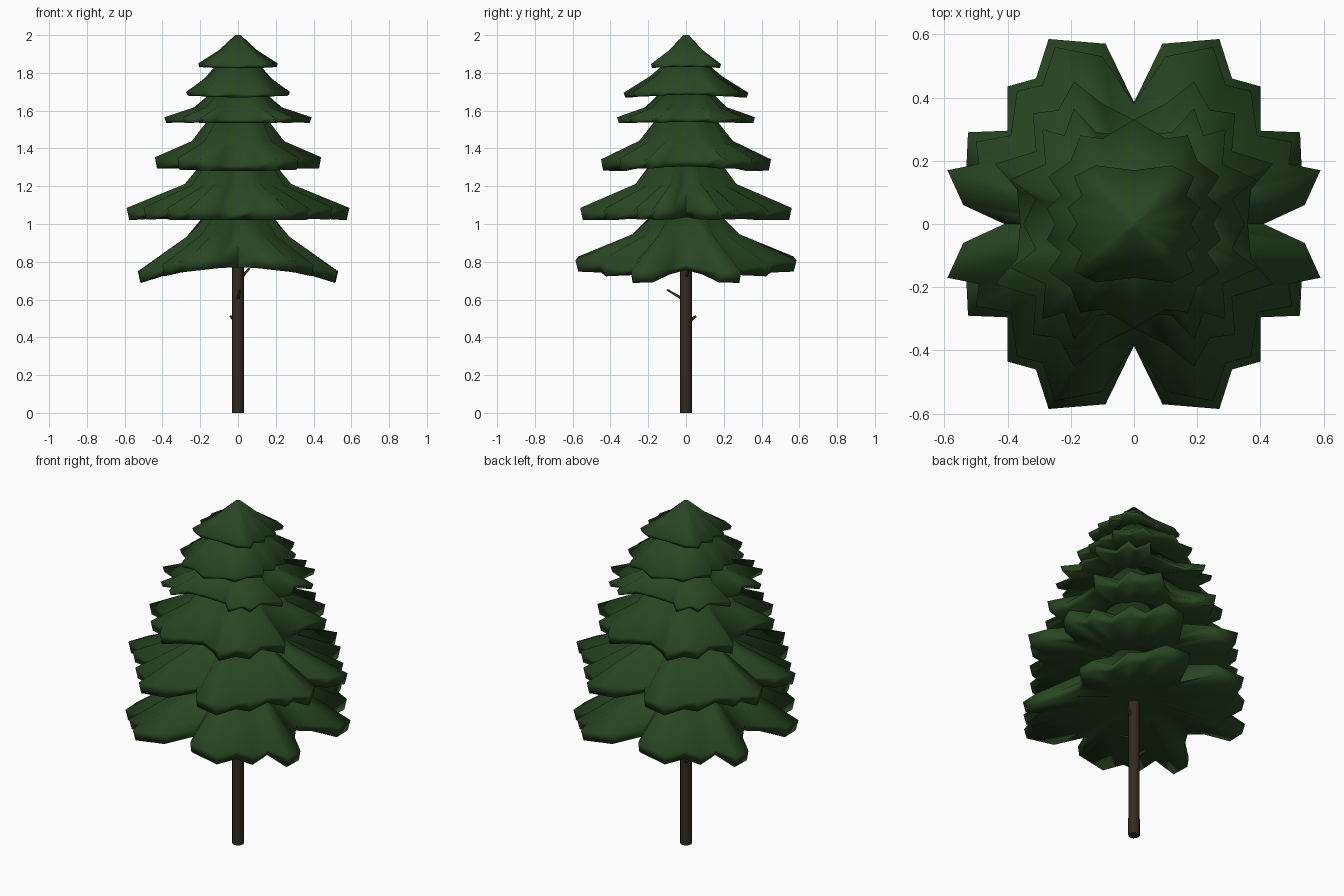
import bpy, bmesh, math
from mathutils import Vector

if "Cube" in bpy.data.objects:
    bpy.data.objects.remove(bpy.data.objects["Cube"])


def material(name, rgb):
    m = bpy.data.materials.new(name)
    m.diffuse_color = (*rgb, 1)
    m.use_nodes = True
    m.node_tree.nodes["Principled BSDF"].inputs["Base Color"].default_value = m.diffuse_color
    return m


green = material("needles", (0.021, 0.062, 0.015))
brown = material("bark", (0.032, 0.023, 0.014))


def finish(bm, name, mat, angle):
    bmesh.ops.recalc_face_normals(bm, faces=bm.faces)
    me = bpy.data.meshes.new(name)
    bm.to_mesh(me)
    bm.free()
    ob = bpy.data.objects.new(name, me)
    bpy.context.collection.objects.link(ob)
    me.materials.append(mat)
    bpy.ops.object.select_all(action='DESELECT')
    ob.select_set(True)
    bpy.context.view_layer.objects.active = ob
    bpy.ops.object.shade_smooth_by_angle(angle=math.radians(angle))
    return ob


def skin(bm, rings):
    """Join rings of points into a closed body with fan caps."""
    vs = [[bm.verts.new(p) for p in ring] for ring in rings]
    n = len(vs[0])
    for a, b in zip(vs, vs[1:]):
        for i in range(n):
            j = (i + 1) % n
            bm.faces.new((a[i], a[j], b[j], b[i]))
    for ring in (vs[0], vs[-1]):
        c = bm.verts.new(sum((v.co for v in ring), Vector()) / n)
        for i in range(n):
            bm.faces.new((ring[i], ring[(i + 1) % n], c))


def full_outline(quarter):
    """Mirror a quarter outline (from +y axis round to +x axis) in x and y."""
    q = quarter
    half = q + [(x, -y) for x, y in reversed(q) if y > 0]
    return half + [(-x, y) for x, y in reversed(half) if x > 0]


def tier(name, quarter, zx, zy, slope, thick, top, mid, under):
    """Rim height runs from zx (sides) to zy (front/back), rising in notches."""
    pts = full_outline(quarter)
    rmax = max(math.hypot(x, y) for x, y in pts)
    rmean = sum(math.hypot(x, y) for x, y in pts) / len(pts)
    rings = [[] for _ in range(5)]
    for x, y in pts:
        r = math.hypot(x, y)
        w = (y / r) ** 2
        zb = zx * (1 - w) + zy * w + slope * (rmax - r) * (1 - w)
        t = thick * (0.6 + 0.4 * (r > rmean))
        d = Vector((x / r, y / r, 0))
        up = Vector((0, 0, 1))
        rm = mid[0] + 0.3 * (r - rmean)
        rings[0].append(d * top[0] + up * top[1])
        rings[1].append(d * rm + up * (mid[1] + 0.15 * (r - rmean)))
        rings[2].append(d * r + up * (zb + t))
        rings[3].append(d * (r * 0.975) + up * zb)
        rings[4].append(d * (r * 0.3) + up * under)
    bm = bmesh.new()
    skin(bm, rings)
    finish(bm, name, green, 100)


# Six tiers of branches, bottom to top
tier("branches_1",
     [(0, .385), (.09, .57), (.27, .585), (.31, .46), (.40, .435), (.40, .295),
      (.525, .29), (.53, .18), (.43, .09), (.38, 0)],
     .645, .77, .42, .06, (.17, 1.06), (.28, .93), .81)
tier("branches_2",
     [(0, .38), (.10, .53), (.25, .56), (.29, .44), (.37, .42), (.39, .28),
      (.50, .26), (.49, .19), (.59, .17), (.54, .06), (.41, 0)],
     1.02, 1.02, .08, .065, (.16, 1.36), (.27, 1.20), 1.06)
tier("branches_3",
     [(0, .33), (.10, .38), (.19, .45), (.24, .36), (.32, .35), (.31, .23),
      (.44, .19), (.37, .11), (.36, 0)],
     1.295, 1.28, .08, .06, (.15, 1.57), (.25, 1.43), 1.33)
tier("branches_4",
     [(0, .28), (.12, .29), (.19, .365), (.22, .28), (.29, .30), (.28, .19),
      (.39, .14), (.31, .08), (.35, 0)],
     1.535, 1.535, .06, .03, (.14, 1.70), (.23, 1.61), 1.57)
tier("branches_5",
     [(0, .33), (.10, .27), (.17, .28), (.20, .20), (.27, .15), (.23, .09),
      (.275, .05), (.25, 0)],
     1.68, 1.67, .06, .025, (.10, 1.86), (.18, 1.775), 1.71)
tier("branches_6",
     [(0, .17), (.12, .185), (.19, .15), (.165, .09), (.21, .05), (.18, 0)],
     1.83, 1.825, .04, .02, (.015, 2.0), (.10, 1.92), 1.86)


# Trunk and broken twigs
def tube(name, a, b, ra, rb, sides):
    a, b = Vector(a), Vector(b)
    q = (b - a).to_track_quat('Z', 'Y')
    circle = [q @ Vector((math.cos(t), math.sin(t), 0))
              for t in (2 * math.pi * i / sides for i in range(sides))]
    bm = bmesh.new()
    skin(bm, [[a + c * ra for c in circle], [b + c * rb for c in circle]])
    finish(bm, name, brown, 65)


tube("trunk", (0, 0, 0), (0, 0, 1.8), .031, .030, 12)
tube("twig_front", (0, -.02, .605), (.01, -.10, .652), .009, .005, 6)
tube("twig_back", (-.015, .02, .49), (-.04, .052, .512), .011, .006, 6)
tube("twig_upper", (.02, 0, .72), (.06, .015, .765), .009, .005, 6)
